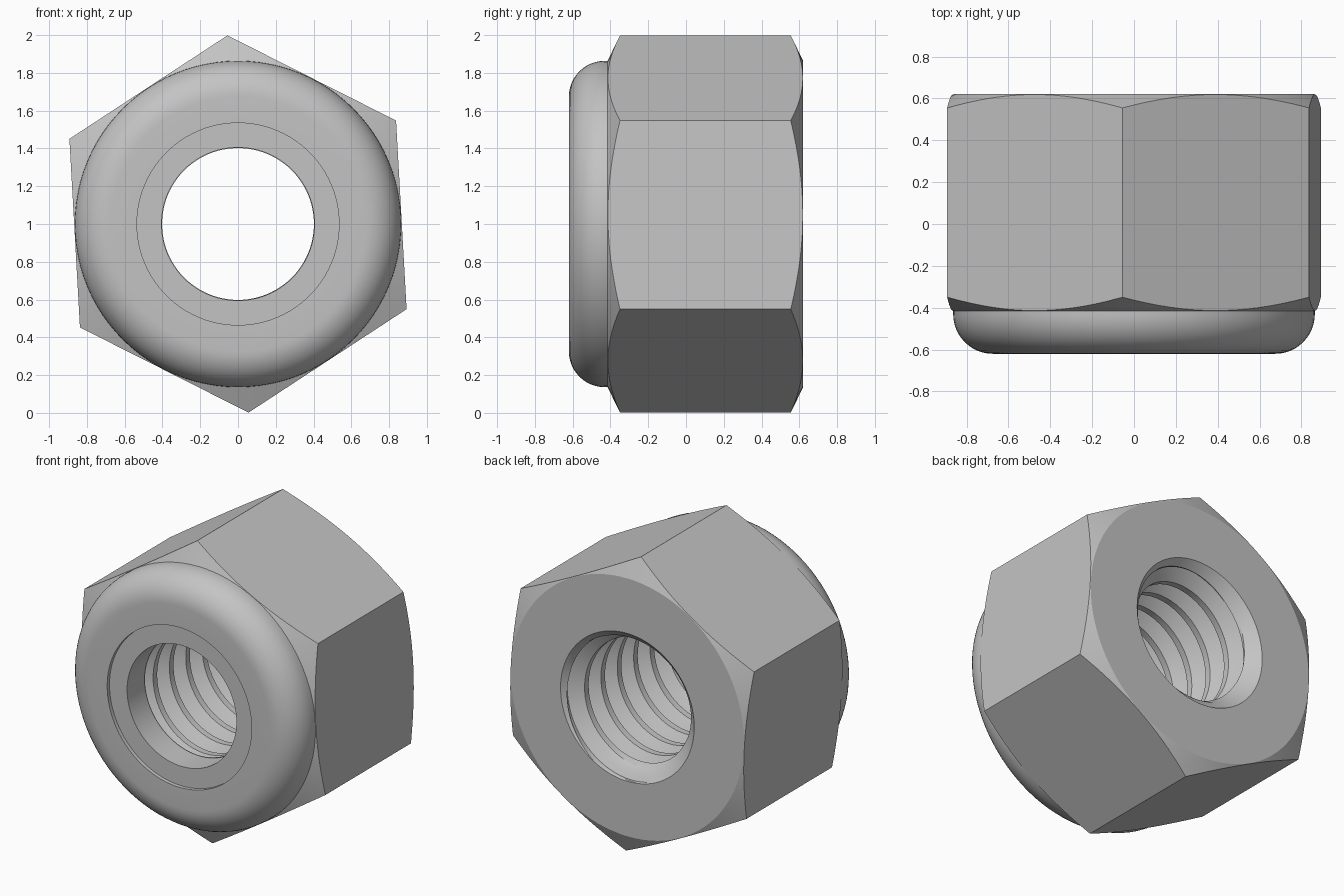
import bpy, bmesh
from math import pi, cos, sin, radians
from mathutils import Vector, Matrix

old = bpy.data.objects.get("Cube")
if old:
    bpy.data.objects.remove(old, do_unlink=True)

BACK, SHOULDER, FRONT = 0.62, -0.415, -0.62
CENTRE_Z, APOTHEM = 1.0, 0.866
BORE, MINOR, ROOT, PITCH = 0.495, 0.402, 0.49, 0.173
SEGMENTS = 96

steel = bpy.data.materials.new("grey steel")
steel.use_nodes = True
steel.diffuse_color = (0.55, 0.55, 0.55, 1)
steel.node_tree.nodes["Principled BSDF"].inputs["Base Color"].default_value = steel.diffuse_color


def add_object(name, bm):
    mesh = bpy.data.meshes.new(name)
    bm.to_mesh(mesh)
    bm.free()
    mesh.materials.append(steel)
    obj = bpy.data.objects.new(name, mesh)
    bpy.context.collection.objects.link(obj)
    return obj


def activate(obj):
    bpy.ops.object.select_all(action='DESELECT')
    obj.select_set(True)
    bpy.context.view_layer.objects.active = obj


def smooth(obj, angle=20):
    activate(obj)
    bpy.ops.object.shade_smooth_by_angle(angle=radians(angle))


def lathe(name, profile):
    """Revolve a closed (radius, y) outline about the nut axis."""
    bm = bmesh.new()
    verts = [bm.verts.new((r, y, CENTRE_Z)) for r, y in profile]
    edges = [bm.edges.new((v, verts[i - 1])) for i, v in enumerate(verts)]
    bmesh.ops.spin(bm, geom=verts + edges, cent=(0, 0, CENTRE_Z), axis=(0, 1, 0),
                   angle=2 * pi, steps=SEGMENTS)
    bmesh.ops.remove_doubles(bm, verts=bm.verts, dist=0.0005)
    bmesh.ops.recalc_face_normals(bm, faces=bm.faces)
    return add_object(name, bm)


# Hexagonal body: a prism trimmed by a chamfered, bored turning
bm = bmesh.new()
corners = [radians(93.2 + 60 * i) for i in range(6)]
base = bm.faces.new([bm.verts.new((cos(a), SHOULDER - 0.1, CENTRE_Z + sin(a))) for a in corners])
extruded = bmesh.ops.extrude_face_region(bm, geom=[base])["geom"]
bmesh.ops.translate(bm, vec=(0, BACK - SHOULDER + 0.2, 0),
                    verts=[g for g in extruded if isinstance(g, bmesh.types.BMVert)])
bmesh.ops.recalc_face_normals(bm, faces=bm.faces)
body = add_object("hex_body", bm)

rim = APOTHEM - 0.003
turning = lathe("chamfer_cutter", [
    (BORE, SHOULDER), (rim, SHOULDER), (1.02, SHOULDER + 0.075),
    (1.02, BACK - 0.075), (rim, BACK), (BORE, BACK)])
turning.hide_render = True
trim = body.modifiers.new("chamfer", 'BOOLEAN')
trim.operation = 'INTERSECT'
trim.solver = 'EXACT'
trim.object = turning
activate(body)
bpy.ops.object.modifier_apply(modifier=trim.name)
bpy.data.objects.remove(turning, do_unlink=True)
smooth(body)

# Rounded collar that holds the locking insert
round_r, collar_r = 0.19, 0.864
arc = [(collar_r - round_r * (1 - cos(t)), FRONT + round_r * (1 - sin(t)))
       for t in (pi / 2 * i / 12 for i in range(13))]
collar = lathe("collar", [(0.535, SHOULDER + 0.015), (collar_r, SHOULDER + 0.015)]
               + arc + [(0.535, FRONT)])
smooth(collar)

# Locking insert, set slightly below the collar lip
insert = lathe("locking_insert", [(0.405, FRONT + 0.025), (0.535, FRONT + 0.025),
                                  (0.535, SHOULDER + 0.005), (0.405, SHOULDER + 0.005)])
smooth(insert)

# Internal helical thread with a countersunk mouth at the back
START = SHOULDER + 0.005
# one pitch: crest flat, flank, root flat, flank
tooth = [(0, MINOR), (0.25, MINOR), (0.34, 0.425), (0.47, 0.46), (0.58, ROOT),
         (0.67, ROOT), (0.78, 0.46), (0.91, 0.425)]


def thread_point(turn, pos, radius):
    y = min(max(START + (pos - turn) * PITCH, START), BACK)
    radius = MINOR if y <= START else max(radius, BORE - (BACK - y))
    a = 2 * pi * turn
    return Vector((radius * cos(a), y, CENTRE_Z + radius * sin(a)))


bm = bmesh.new()
path = [(n + p, r) for n in range(9) for p, r in tooth]
columns = [[bm.verts.new(thread_point(i / SEGMENTS, p, r)) for p, r in path]
           for i in range(SEGMENTS + 1)]
for a, b in zip(columns, columns[1:]):
    for j in range(len(path) - 1):
        bm.faces.new((a[j], b[j], b[j + 1], a[j + 1]))
bmesh.ops.remove_doubles(bm, verts=bm.verts, dist=0.0002)
thread = add_object("internal_thread", bm)
smooth(thread, 25)
